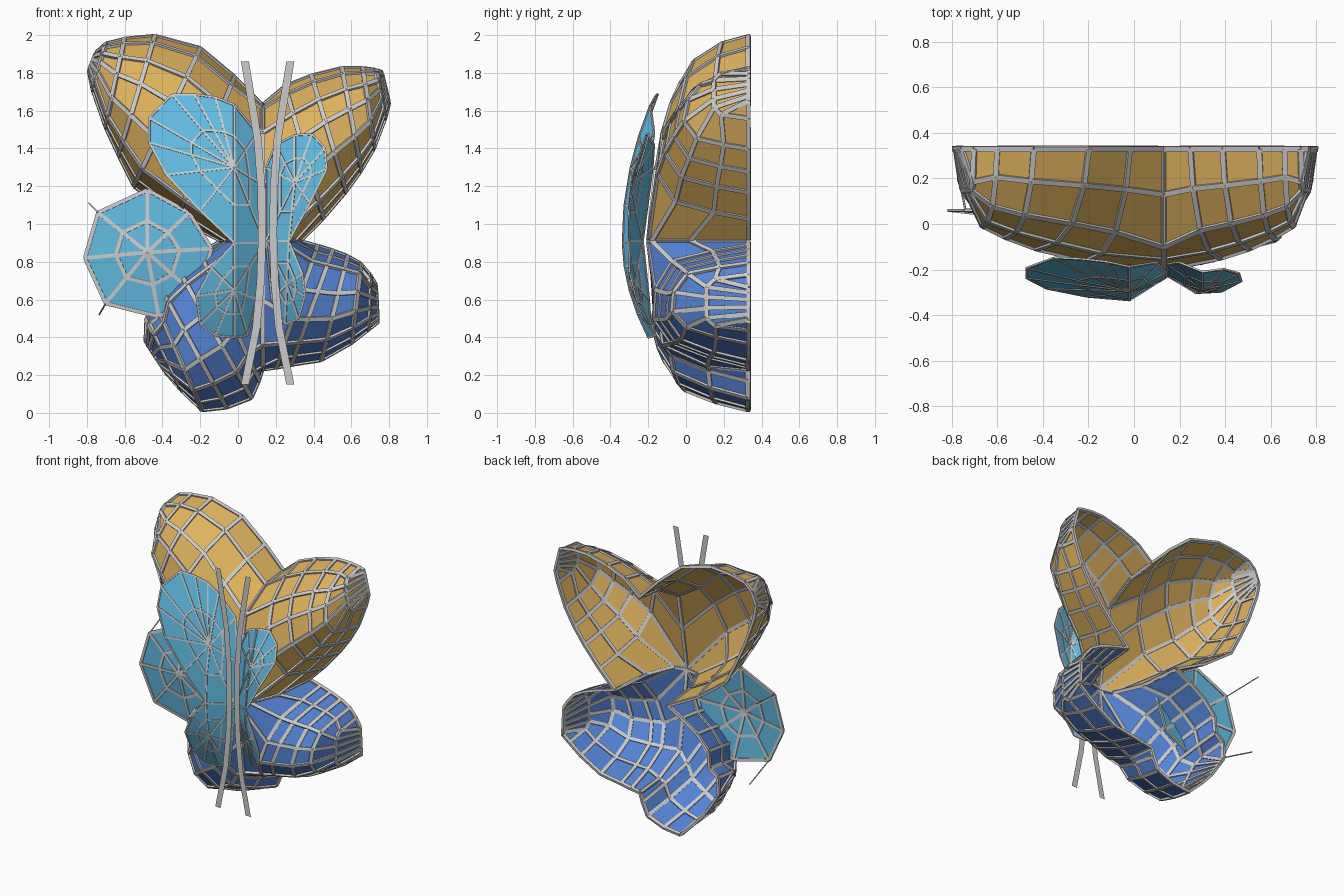
import bpy, bmesh, math
from mathutils import Vector as V

if "Cube" in bpy.data.objects:
    bpy.data.objects.remove(bpy.data.objects["Cube"])

RIM = 0.33


def material(name, rgb):
    m = bpy.data.materials.new(name)
    m.diffuse_color = (*rgb, 1)
    m.use_nodes = True
    m.node_tree.nodes["Principled BSDF"].inputs["Base Color"].default_value = m.diffuse_color
    return m


AMBER = material("amber_glass", (0.74, 0.45, 0.11))
BLUE = material("blue_glass", (0.09, 0.23, 0.68))
SKY = material("sky_glass", (0.12, 0.49, 0.75))


def make(name, verts, faces, mat=None):
    me = bpy.data.meshes.new(name)
    me.from_pydata(verts, [], faces)
    if mat:
        me.materials.append(mat)
    ob = bpy.data.objects.new(name, me)
    bpy.context.collection.objects.link(ob)
    return ob


def leading(ob, width, thick):
    """Flat metal strips along every edge of a glass part."""
    bm = bmesh.new()
    bm.from_mesh(ob.data)
    bmesh.ops.remove_doubles(bm, verts=bm.verts, dist=0.001)
    bm.normal_update()
    verts, faces = [], []
    for e in bm.edges:
        a, b = e.verts[0].co, e.verts[1].co
        n = sum((f.normal for f in e.link_faces), V())
        if n.length < 1e-4:
            continue
        d = (b - a).normalized()
        n.normalize()
        s = d.cross(n).normalized() * width / 2
        n = n * thick / 2
        k = len(verts)
        verts += [p + i * s + j * n for p in (a, b)
                  for i, j in ((-1, -1), (1, -1), (1, 1), (-1, 1))]
        faces += [[k + i for i in q] for q in
                  ((0, 1, 2, 3), (7, 6, 5, 4), (0, 4, 5, 1), (1, 5, 6, 2), (2, 6, 7, 3), (3, 7, 4, 0))]
    bm.free()
    make(ob.name + "_leading", verts, faces)


# Cross-sections from one rim to the other: (fraction across, fraction of depth)
UPPER = [(0, 0), (.06, .36), (.21, .74), (.40, .93), (.66, 1), (.87, .80), (.95, .38), (1, 0)]
LOWER = [(0, 0), (.05, .38), (.13, .80), (.36, .98), (.60, 1), (.80, .82), (.92, .42), (1, 0)]
TIP = [(0, 0), (.08, .8), (.22, 1), (.40, 1), (.60, 1), (.78, 1), (.92, .8), (1, 0)]


def wing(name, mat, section, root, upper, lower, depths):
    """Loft from the root line through stations to the upright end wall at the tip."""
    rows = [[V(p) for p in root]]
    for i, ((ux, uz), (lx, lz), d) in enumerate(zip(upper, lower, depths)):
        sec = TIP if i >= len(depths) - 2 else section
        rows.append([V((ux + (lx - ux) * s, RIM - d * h, uz + (lz - uz) * s)) for s, h in sec])
    n = len(section)
    faces = [(i * n + j, i * n + j + 1, i * n + n + j + 1, i * n + n + j)
             for i in range(len(rows) - 1) for j in range(n - 1)]
    leading(make(name, sum(rows, []), faces, mat), 0.024, 0.018)


# Shared centre and waist lines, so that the four wings join
top_line = [(.13, RIM, 1.63), (.13, .13, 1.61), (.13, -.10, 1.48), (.13, -.15, 1.22)]
low_line = [(.13, -.16, .60), (.13, -.12, .36), (.13, .12, .25), (.13, RIM, .23)]
centre = (.13, -.20, .91)


def waist(x):
    return [(.13 + (x - .13) * t, y, .91) for t, y in ((.45, -.18), (.85, .02), (1, RIM))]


for side, nx in (("left", -.09), ("right", .33)):
    w = waist(nx)
    upper_root = top_line + [centre] + w
    lower_root = w[::-1] + [centre] + low_line
    if side == "left":
        wing("upper_left_wing", AMBER, UPPER, upper_root,
             [(-.02, 1.78), (-.2, 1.93), (-.44, 1.995), (-.60, 1.98), (-.70, 1.955), (-.75, 1.91)],
             [(-.32, 1.03), (-.55, 1.20), (-.63, 1.36), (-.70, 1.51), (-.77, 1.71), (-.79, 1.81)],
             [.49, .44, .39, .34, .18, 0])
        wing("lower_left_wing", BLUE, LOWER, lower_root,
             [(-.20, .85), (-.32, .77), (-.41, .67), (-.42, .55), (-.485, .50), (-.49, .38)],
             [(.11, .17), (.07, .08), (-.06, .03), (-.19, .015), (-.30, .12), (-.38, .21)],
             [.50, .48, .45, .41, .24, 0])
    else:
        wing("upper_right_wing", AMBER, UPPER, upper_root,
             [(.25, 1.73), (.39, 1.785), (.55, 1.825), (.66, 1.825), (.73, 1.815), (.76, 1.805)],
             [(.45, 1.03), (.57, 1.17), (.65, 1.28), (.72, 1.40), (.78, 1.56), (.80, 1.64)],
             [.48, .44, .39, .34, .18, 0])
        wing("lower_right_wing", BLUE, LOWER, lower_root,
             [(.42, .885), (.50, .86), (.58, .83), (.65, .79), (.70, .73), (.73, .68)],
             [(.20, .24), (.28, .255), (.44, .28), (.60, .37), (.69, .44), (.74, .48)],
             [.50, .47, .43, .40, .22, 0])


# Small front petals: bowed sheet folded along a ridge
def bow(x, z):
    if x < .145:
        y = -.335 + (.29 if z > .92 else .5) * (z - .92) ** 2
        return y + (.10 * (x + .02) / .16 if x > -.02 else .05 * (-.02 - x))
    y = -.32 + (.36 if z > .92 else .5) * (z - .92) ** 2
    return y + (.09 * (.3 - x) / .15 if x < .3 else .12 * (x - .3))


def petal(name, hub, outline, depth=bow, width=.011, thick=.008):
    n = len(outline)
    flat = [hub] + [((p[0] + hub[0]) / 2, (p[1] + hub[1]) / 2) for p in outline] + outline
    faces = []
    for i in range(n):
        a, b = 1 + i, 1 + (i + 1) % n
        faces += [(0, a, b), (a, a + n, b + n, b)]
    ob = make(name, [(x, depth(x, z), z) for x, z in flat], faces, SKY)
    leading(ob, width, thick)


petal("front_petal_upper_left", (-.02, 1.30),
      [(-.02, 1.63), (-.12, 1.67), (-.23, 1.685), (-.35, 1.685), (-.47, 1.56), (-.47, 1.43),
       (-.38, 1.26), (-.2, 1.07), (-.02, .90), (.14, .90), (.14, 1.2), (.10, 1.48)])
petal("front_petal_lower_left", (-.02, .65),
      [(-.02, .90), (-.14, .77), (-.22, .62), (-.20, .47), (-.12, .41), (-.02, .40),
       (.05, .41), (.10, .60), (.14, .90)])
petal("front_petal_upper_right", (.30, 1.22),
      [(.15, .91), (.27, .91), (.38, 1.11), (.47, 1.29), (.46, 1.40), (.39, 1.475),
       (.30, 1.47), (.20, 1.42), (.15, 1.3)])
petal("front_petal_lower_right", (.26, .68),
      [(.15, .91), (.27, .91), (.34, .74), (.355, .62), (.32, .50), (.25, .47), (.18, .60)])

# Round disc beside the waist, with its two support wires
petal("side_disc", (-.48, .85),
      [(-.81, .82), (-.74, 1.06), (-.48, 1.18), (-.26, 1.06), (-.14, .87), (-.22, .62),
       (-.42, .51), (-.70, .58)],
      lambda x, z: .02 + .04 * min(1, math.hypot(x + .48, z - .85) / .34), .02, .012)


def wire(name, pts):
    cu = bpy.data.curves.new(name, 'CURVE')
    cu.dimensions = '3D'
    sp = cu.splines.new('POLY')
    sp.points.add(len(pts) - 1)
    for p, co in zip(sp.points, pts):
        p.co = (*co, 1)
    cu.bevel_depth = .005
    cu.bevel_resolution = 0
    bpy.context.collection.objects.link(bpy.data.objects.new(name, cu))


wire("upper_support_wire", [(-.74, .06, 1.06), (-.79, RIM, 1.11)])
wire("lower_support_wire", [(-.70, .06, .58), (-.735, RIM, .52)])

# Two bowed flat strips running down the centre
for name, sign in (("left_strip", -1), ("right_strip", 1)):
    verts, path = [], [(.12, 1.86), (.085, 1.65), (.053, 1.45), (.034, 1.2), (.029, .95),
                       (.037, .70), (.06, .45), (.12, .15)]
    for x, z in path:
        verts += [(.157 + sign * x + e, -.28, z) for e in (-.021, .021)]
    make(name, verts, [(2 * i, 2 * i + 2, 2 * i + 3, 2 * i + 1) for i in range(len(path) - 1)])
